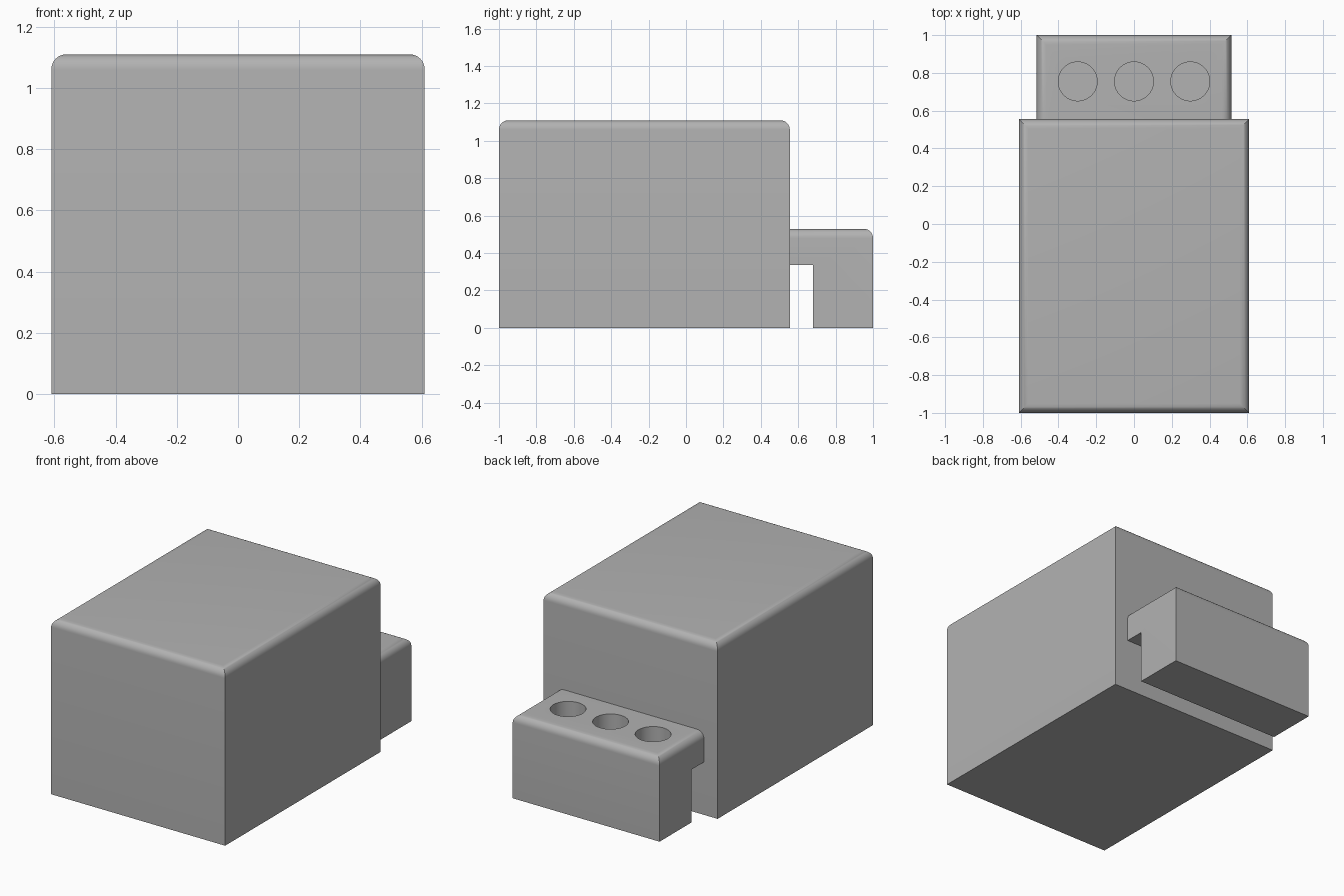
import bpy
import bmesh
from mathutils import Vector

cube = bpy.data.objects.get("Cube")
if cube:
    bpy.data.objects.remove(cube, do_unlink=True)

grey = bpy.data.materials.new("light grey")
grey.use_nodes = True
colour = (0.445, 0.445, 0.445, 1)
grey.diffuse_color = colour
grey.node_tree.nodes["Principled BSDF"].inputs["Base Color"].default_value = colour

WALL = 0.555    # back wall of the main block


def extrude_profile(name, profile, half_width, fillet, keep_sharp=None):
    """Extrude a (y, z) profile across x and round its top edges."""
    bm = bmesh.new()
    face = bm.faces.new([bm.verts.new((-half_width, y, z)) for y, z in profile])
    ext = bmesh.ops.extrude_face_region(bm, geom=[face])
    moved = [v for v in ext["geom"] if isinstance(v, bmesh.types.BMVert)]
    bmesh.ops.translate(bm, verts=moved, vec=Vector((2 * half_width, 0, 0)))
    bmesh.ops.recalc_face_normals(bm, faces=bm.faces)
    top = max(z for y, z in profile)
    rim = [e for e in bm.edges
           if all(abs(v.co.z - top) < 1e-4 for v in e.verts)
           and not (keep_sharp is not None
                    and all(abs(v.co.y - keep_sharp) < 1e-4 for v in e.verts))]
    bmesh.ops.bevel(bm, geom=rim, offset=fillet, segments=8, profile=0.5,
                    affect="EDGES", clamp_overlap=True)
    mesh = bpy.data.meshes.new(name)
    bm.to_mesh(mesh)
    bm.free()
    mesh.materials.append(grey)
    obj = bpy.data.objects.new(name, mesh)
    bpy.context.collection.objects.link(obj)
    return obj


def activate(obj):
    bpy.ops.object.select_all(action="DESELECT")
    obj.select_set(True)
    bpy.context.view_layer.objects.active = obj


# Main block
block = extrude_profile("main_block", [(-1, 0), (WALL, 0), (WALL, 1.11), (-1, 1.11)],
                        0.61, 0.05)

# Rear holder: a shelf with a downturned leg
inner = WALL - 0.01
holder = extrude_profile("rear_holder",
                         [(inner, 0.335), (0.68, 0.335), (0.68, 0), (1, 0),
                          (1, 0.53), (inner, 0.53)],
                         0.515, 0.05, keep_sharp=inner)

# Three round sockets sunk into the holder
depth = 0.17
for x in (-0.298, 0, 0.298):
    bpy.ops.mesh.primitive_cylinder_add(vertices=64, radius=0.103, depth=2 * depth,
                                        location=(x, 0.755, 0.53))
    cutter = bpy.context.object
    cutter.name = "socket_cutter"
    cutter.hide_render = True
    cutter.data.materials.append(grey)
    activate(holder)
    cut = holder.modifiers.new("socket", "BOOLEAN")
    cut.operation = "DIFFERENCE"
    cut.solver = "EXACT"
    cut.object = cutter
    bpy.ops.object.modifier_apply(modifier=cut.name)
    bpy.data.objects.remove(cutter, do_unlink=True)

# Smooth fillets and sockets, crisp corners
for obj in (block, holder):
    activate(obj)
    bpy.ops.object.shade_smooth_by_angle(angle=0.5)
